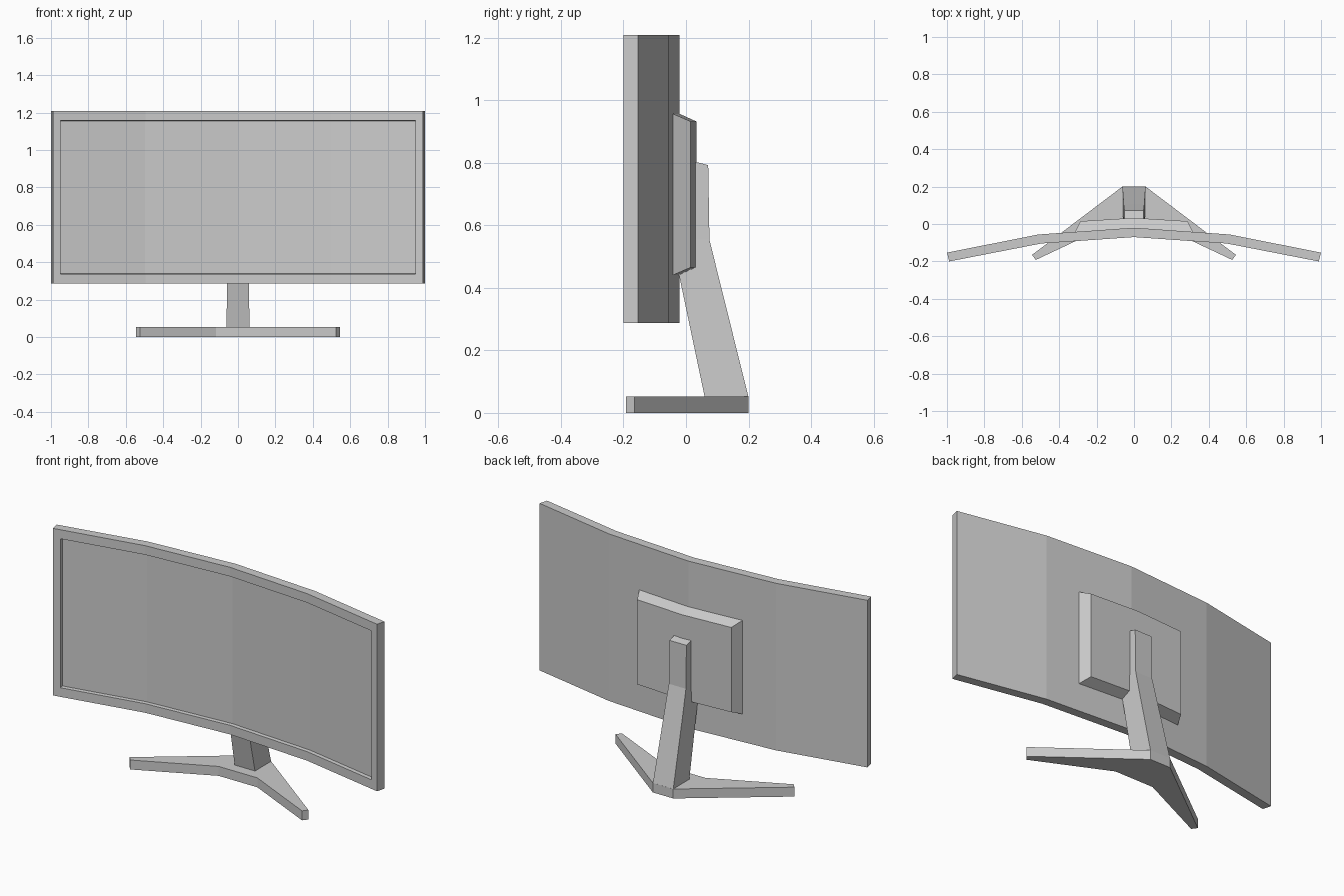
import bpy, bmesh

cube = bpy.data.objects.get("Cube")
if cube:
    bpy.data.objects.remove(cube, do_unlink=True)

grey = bpy.data.materials.new("plain_grey")
grey.use_nodes = True
COLOUR = (0.6, 0.6, 0.6, 1)
grey.diffuse_color = COLOUR
grey.node_tree.nodes["Principled BSDF"].inputs["Base Color"].default_value = COLOUR


def loft(sections):
    """Closed solid through rings that have the same point count."""
    bm = bmesh.new()
    rings = [[bm.verts.new(p) for p in ring] for ring in sections]
    for a, b in zip(rings, rings[1:]):
        n = len(a)
        for i in range(n):
            j = (i + 1) % n
            bm.faces.new((a[i], a[j], b[j], b[i]))
    bm.faces.new(rings[0])
    bm.faces.new(rings[-1])
    bmesh.ops.recalc_face_normals(bm, faces=bm.faces)
    return bm


def finish(bm, name):
    mesh = bpy.data.meshes.new(name)
    bm.to_mesh(mesh)
    bm.free()
    mesh.materials.append(grey)
    obj = bpy.data.objects.new(name, mesh)
    bpy.context.collection.objects.link(obj)
    return obj


def mirrored(half):
    """Left-to-right outline from its +x half, listed from the middle out."""
    return [(-x, y) for x, y in reversed(half) if x > 0] + half


def at_height(outline, z):
    return [(x, y, z) for x, y in outline]


# Curved display housing
back = mirrored([(0, -0.02), (0.51, -0.056), (1.0, -0.153)])
front = mirrored([(0, -0.07), (0.495, -0.104), (0.988, -0.2)])
outline = front + back[::-1]
bm = loft([at_height(outline, 0.287), at_height(outline, 1.208)])

# Recessed screen inside the bezel
bm.normal_update()
screen = [f for f in bm.faces if f.normal.y < -0.9]
bmesh.ops.inset_region(bm, faces=screen, thickness=0.05, use_even_offset=True)
for v in {v for f in screen for v in f.verts}:
    if abs(v.co.x) > 0.8:
        v.co.y -= 0.195 * (0.948 - abs(v.co.x))
        v.co.x = 0.948 if v.co.x > 0 else -0.948
bm.normal_update()
bmesh.ops.inset_region(bm, faces=screen, thickness=0.002, depth=-0.02,
                       use_even_offset=True)
finish(bm, "display_panel")

# Bevelled mounting block on the back, bent like the panel
def block_ring(half, low, high):
    edge = mirrored(half)
    return at_height(edge, low) + at_height(edge[::-1], high)

bm = loft([block_ring([(0, -0.022), (0.315, -0.043)], 0.44, 0.957),
           block_ring([(0, 0.033), (0.287, 0.015)], 0.465, 0.932)])
finish(bm, "mounting_block")

# Stand arm: half width, front y, front z, back y, back z
arm = [(0.062, 0.06, 0.05, 0.2, 0.05),
       (0.055, -0.022, 0.44, 0.103, 0.44),
       (0.052, 0.0, 0.554, 0.075, 0.554),
       (0.052, 0.015, 0.807, 0.071, 0.792)]
bm = loft([[(-w, fy, fz), (w, fy, fz), (w, by, bz), (-w, by, bz)]
           for w, fy, fz, by, bz in arm])
finish(bm, "stand_arm")

# V-shaped foot
foot = mirrored([(0.062, 0.2), (0.545, -0.165), (0.525, -0.192), (0.118, 0.0)])
bm = loft([at_height(foot, 0), at_height(foot, 0.052)])
finish(bm, "stand_foot")
